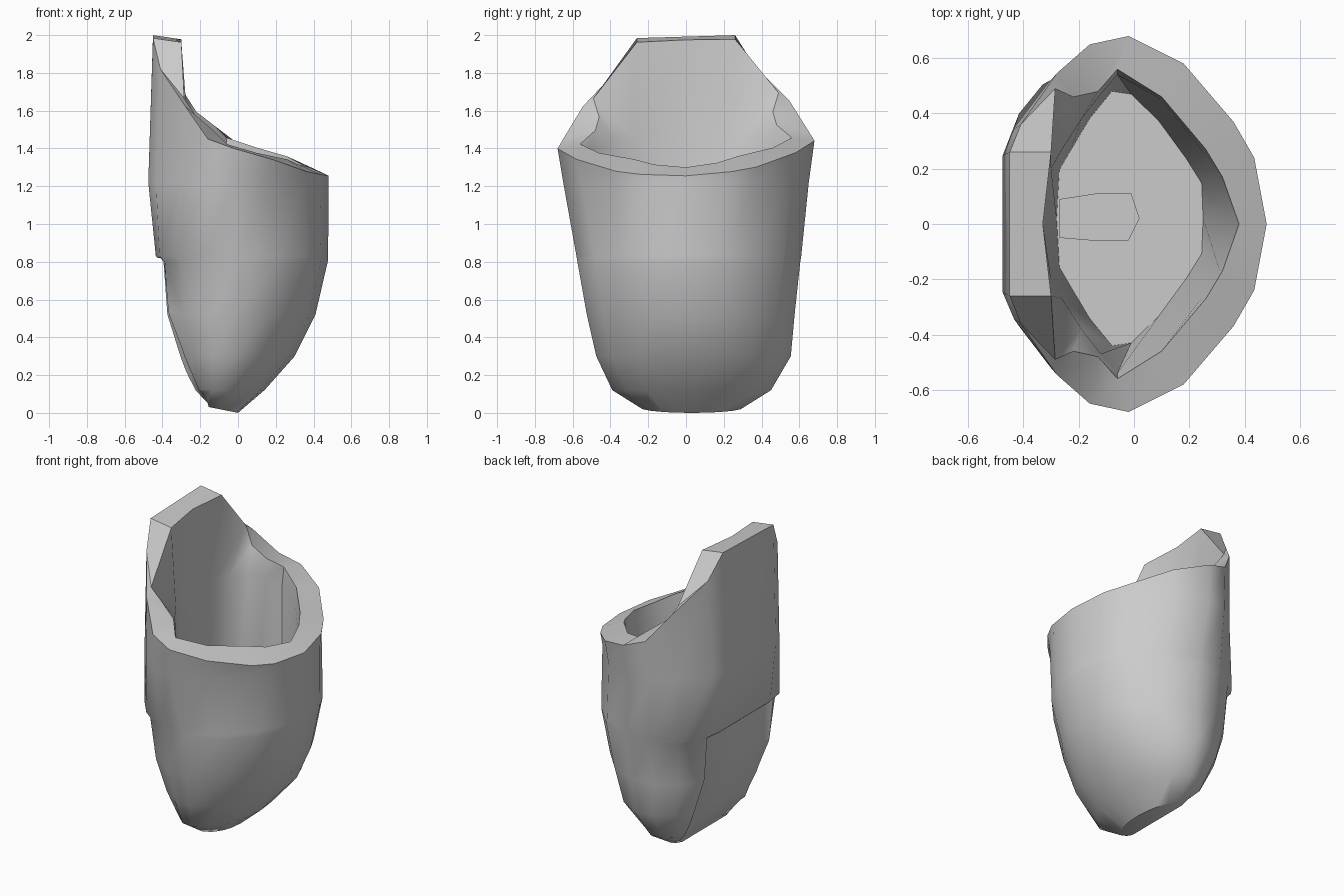
import bpy
import bmesh
from math import radians

cube = bpy.data.objects.get("Cube")
if cube:
    bpy.data.objects.remove(cube, do_unlink=True)

grey = bpy.data.materials.new("plain grey")
grey.use_nodes = True
grey.diffuse_color = (0.6, 0.6, 0.6, 1)
grey.node_tree.nodes["Principled BSDF"].inputs["Base Color"].default_value = (0.6, 0.6, 0.6, 1)


def mirrored(half):
    """Close a half outline (front to back) across y = 0."""
    return half + [(p[0], -p[1], *p[2:]) for p in half[-2:0:-1]]


def tilted(ring):
    """Lean a rim slightly so its left side sits higher."""
    return [(x, y, z + .03 * y) for x, y, z in ring]


def make_object(name, bm):
    bmesh.ops.recalc_face_normals(bm, faces=bm.faces)
    mesh = bpy.data.meshes.new(name)
    bm.to_mesh(mesh)
    bm.free()
    obj = bpy.data.objects.new(name, mesh)
    bpy.context.collection.objects.link(obj)
    mesh.materials.append(grey)
    return obj


def loft(name, rings):
    """Skin a list of equal rings and cap both ends."""
    bm = bmesh.new()
    loops = [[bm.verts.new(p) for p in ring] for ring in rings]
    for a, b in zip(loops, loops[1:]):
        for i in range(len(a)):
            j = (i + 1) % len(a)
            bm.faces.new((a[i], a[j], b[j], b[i]))
    bm.faces.new(loops[0])
    bm.faces.new(loops[-1])
    return make_object(name, bm)


def fit(outline, z, back, front, width, shift=0, slope=0):
    """Scale an outline to the given extents at one height."""
    lo, hi = min(p[0] for p in outline), max(p[0] for p in outline)
    wide = max(p[1] for p in outline)
    ring = []
    for p in outline:
        x = back + (p[0] - lo) / (hi - lo) * (front - back)
        ring.append((x, shift + p[1] / wide * width, z - slope * x))
    return ring


# Outer rim rising to the tall flap, inner rim, and the cavity mouth below it
outer = mirrored([(.48, 0, 1.255), (.435, .24, 1.27), (.36, .37, 1.29), (.18, .58, 1.36),
                  (-.02, .68, 1.42), (-.16, .65, 1.47), (-.28, .545, 1.64),
                  (-.41, .36, 1.83), (-.45, .26, 1.992), (-.45, 0, 1.992)])
inner = mirrored([(.38, 0, 1.30), (.32, .17, 1.32), (.26, .27, 1.35), (.1, .46, 1.39),
                  (-.06, .56, 1.44), (-.13, .48, 1.51), (-.22, .46, 1.58),
                  (-.285, .49, 1.68), (-.30, .26, 1.97), (-.33, 0, 1.975)])
mouth = mirrored([(.37, 0, 1.2), (.31, .17, 1.22), (.25, .26, 1.25), (.1, .45, 1.29),
                  (-.06, .54, 1.34), (-.12, .47, 1.4), (-.19, .38, 1.45),
                  (-.26, .27, 1.45), (-.3, .2, 1.45), (-.34, 0, 1.45)])

# Fuller body outline with a wide flat back, and the cavity floor
body = mirrored([(.48, 0), (.44, .23), (.36, .39), (.2, .57), (-.02, .68),
                 (-.2, .66), (-.37, .56), (-.46, .44), (-.48, .3), (-.48, 0)])
floor = mirrored([(.25, 0), (.245, .13), (.19, .22), (.09, .36), (-.01, .46),
                  (-.08, .47), (-.16, .37), (-.23, .25), (-.27, .18), (-.28, 0)])

# Tapering shell: base, walls, rim, then down into the cavity
levels = [(.12, -.25, .14, .42, .03), (.3, -.315, .30, .515, .04),
          (.52, -.385, .41, .55, .025), (.80, -.405, .475, .59, .015),
          (.83, -.435, .477, .595, .015)]
rings = [fit(body, 0, -.19, 0, .26, .03, .2)]
rings += [fit(body, *level) for level in levels]
rings += [fit(outer, 1.22, -.475, .48, .65), tilted(outer), tilted(inner), mouth]
rings += [fit(floor, .43, -.28, .25, .46, .02)]
shell = loft("holder_shell", rings)

# Shallow recess with bevelled sides cut into the lower back
panel = [(-.36, .82), (-.34, .53), (-.23, .19), (-.16, .05), (-.12, -.1)]


def cutter_ring(y, out):
    return [(-.7, y, .82)] + [(x - out, y, z) for x, z in panel] + [(-.7, y, -.1)]


cutter = loft("recess_cutter", [cutter_ring(y, out) for y, out in
                                ((-.39, .07), (-.30, 0), (.30, 0), (.39, .07))])
cutter.hide_render = True
cut = shell.modifiers.new("recess", 'BOOLEAN')
cut.operation = 'DIFFERENCE'
cut.solver = 'EXACT'
cut.object = cutter
bpy.context.view_layer.objects.active = shell
shell.select_set(True)
bpy.ops.object.modifier_apply(modifier=cut.name)
bpy.data.objects.remove(cutter, do_unlink=True)

# Low raised step on the cavity floor
step = [(-.27, -.05), (-.15, -.06), (-.02, -.06), (.02, .02), (-.01, .11), (-.14, .11), (-.27, .09)]
loft("floor_step", [[(x, y, z) for x, y in step] for z in (.42, .47)])

bpy.ops.object.select_all(action='DESELECT')
shell.select_set(True)
bpy.context.view_layer.objects.active = shell
bpy.ops.object.shade_smooth_by_angle(angle=radians(42))
